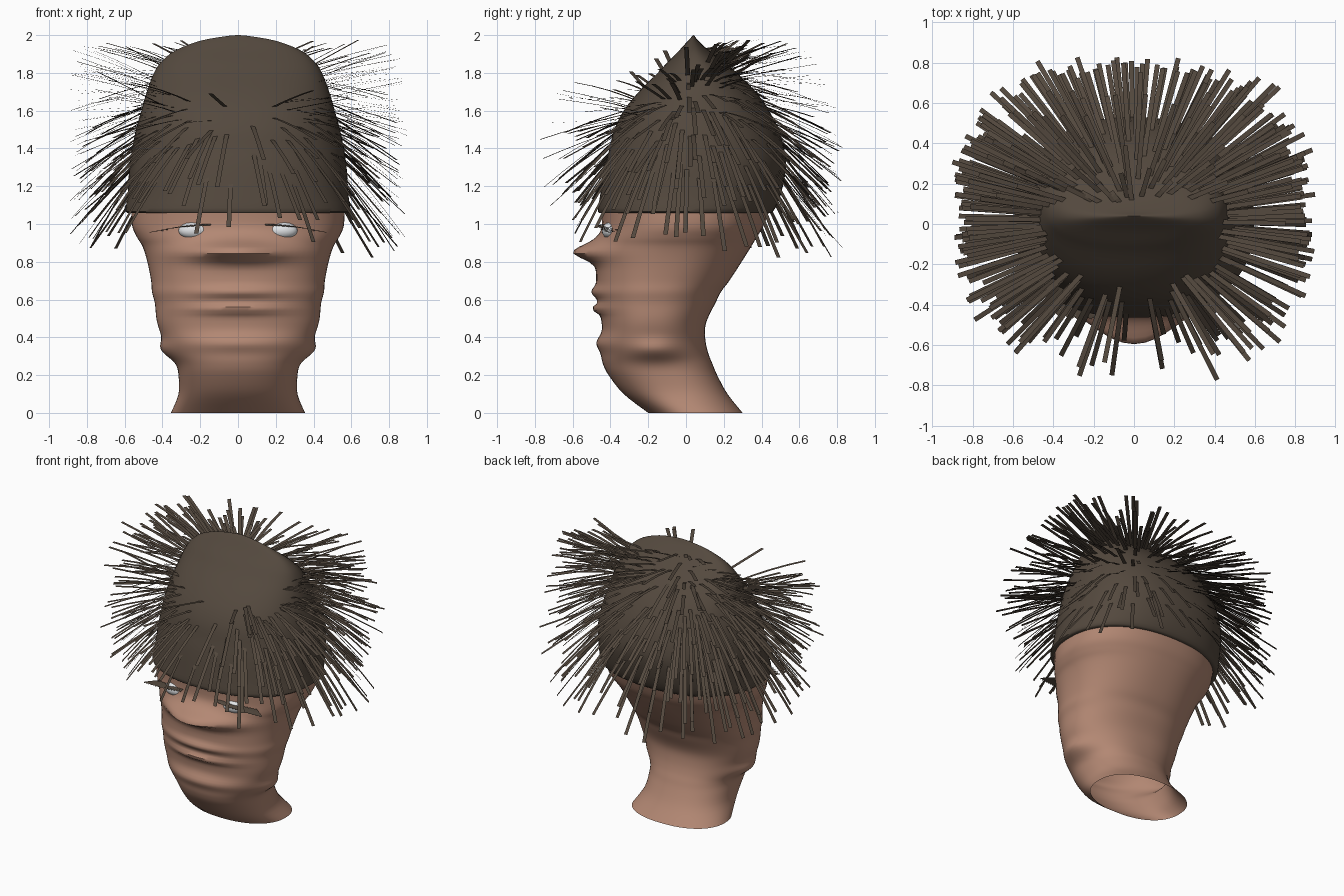
import bpy, bmesh, math, random
from mathutils import Vector

random.seed(4)
cube = bpy.data.objects.get("Cube")
if cube:
    bpy.data.objects.remove(cube, do_unlink=True)


def make_material(name, colour):
    mat = bpy.data.materials.new(name)
    mat.use_nodes = True
    mat.diffuse_color = (*colour, 1)
    shader = mat.node_tree.nodes["Principled BSDF"]
    shader.inputs["Base Color"].default_value = (*colour, 1)
    shader.inputs["Roughness"].default_value = 0.8
    return mat


SKIN = make_material("skin", (0.45, 0.245, 0.172))
HAIR = make_material("dark brown hair", (0.088, 0.066, 0.048))
WHITE = make_material("eye white", (0.8, 0.82, 0.84))

# Profiles, one row per level: height, half width, front y, back y
HEAD = [
    (0, 0.355, -0.2, 0.3), (0.1, 0.315, -0.33, 0.22), (0.2, 0.315, -0.41, 0.165),
    (0.26, 0.325, -0.44, 0.14), (0.31, 0.348, -0.45, 0.12), (0.37, 0.378, -0.455, 0.105),
    (0.44, 0.415, -0.445, 0.1), (0.5, 0.432, -0.45, 0.115), (0.58, 0.44, -0.465, 0.155),
    (0.64, 0.455, -0.47, 0.185), (0.7, 0.46, -0.475, 0.23), (0.8, 0.48, -0.475, 0.295),
    (0.88, 0.505, -0.47, 0.345), (0.93, 0.535, -0.46, 0.375), (0.99, 0.56, -0.445, 0.41),
    (1.09, 0.565, -0.45, 0.45),
]
CAP = [
    (1.06, 0.56, -0.44, 0.43), (1.065, 0.595, -0.465, 0.46), (1.15, 0.585, -0.455, 0.5),
    (1.3, 0.575, -0.43, 0.53), (1.4, 0.56, -0.405, 0.52), (1.5, 0.54, -0.38, 0.49),
    (1.6, 0.512, -0.33, 0.44), (1.7, 0.483, -0.25, 0.37), (1.8, 0.445, -0.15, 0.27),
    (1.86, 0.405, -0.095, 0.2), (1.92, 0.33, -0.035, 0.12), (1.97, 0.2, 0.01, 0.065),
    (1.995, 0.06, 0.034, 0.046), (2, 0, 0.04, 0.04),
]
# Face relief (nose, bridge, lips, chin): height, depth, vertical spread, half width
RELIEF = [
    (0.845, 0.1, 0.045, 0.26), (0.88, 0.04, 0.05, 0.2), (0.64, 0.032, 0.03, 0.25),
    (0.55, 0.04, 0.022, 0.22), (0.37, 0.02, 0.04, 0.25),
]


def spline(a, b, c, d, t):
    """Smooth interpolation between rows b and c."""
    return [q + 0.5 * t * (r - p + t * (2 * p - 5 * q + 4 * r - s + t * (3 * (q - r) + s - p)))
            for p, q, r, s in zip(a, b, c, d)]


def refine(rows, steps):
    out = []
    for i in range(len(rows) - 1):
        a, d = rows[max(i - 1, 0)], rows[min(i + 2, len(rows) - 1)]
        out += [spline(a, rows[i], rows[i + 1], d, k / steps) for k in range(steps)]
    return out + [list(rows[-1])]


def ring_point(row, angle):
    """Point on the rounded cross-section; angle 0 is the left side."""
    z, w, front, back = row
    c, s = math.cos(angle), math.sin(angle)
    power = 2 / 2.25
    x = math.copysign(abs(c) ** power, c) * w
    y = math.copysign(abs(s) ** power, s) * (back - front) / 2
    return Vector((x, y + (front + back) / 2, z))


def face_point(row, angle):
    """Head surface with jaw corners pushed out and facial features pushed forward."""
    p = ring_point(row, angle)
    jaw = 0.048 * math.exp(-((p.z - 0.335) / 0.055) ** 2 - ((p.y + 0.17) / 0.14) ** 2)
    p.x += math.copysign(jaw, p.x)
    if math.sin(angle) < 0:
        for z, depth, spread, width in RELIEF:
            p.y -= depth * math.exp(-((p.z - z) / spread) ** 2 - (p.x / width) ** 2)
    return p


def row_at(rows, z):
    for a, b in zip(rows, rows[1:]):
        if a[0] <= z <= b[0]:
            t = (z - a[0]) / (b[0] - a[0])
            return [p + (q - p) * t for p, q in zip(a, b)]
    return rows[-1]


def finish(name, bm, mat, smooth=True):
    mesh = bpy.data.meshes.new(name)
    bm.to_mesh(mesh)
    bm.free()
    mesh.materials.append(mat)
    obj = bpy.data.objects.new(name, mesh)
    bpy.context.collection.objects.link(obj)
    if smooth:
        bpy.ops.object.select_all(action="DESELECT")
        obj.select_set(True)
        bpy.context.view_layer.objects.active = obj
        bpy.ops.object.shade_smooth_by_angle(angle=math.radians(50))


def loft(name, rows, mat, point, sides=72):
    """Skin the rings into a tube; rings of zero size close to a point."""
    bm = bmesh.new()
    rings = [[bm.verts.new(point(row, math.tau * i / sides)) for i in range(sides)]
             for row in rows]
    for low, high in zip(rings, rings[1:]):
        for i in range(sides):
            j = (i + 1) % sides
            bm.faces.new((low[i], low[j], high[j], high[i]))
    bmesh.ops.remove_doubles(bm, verts=bm.verts, dist=0.0001)
    finish(name, bm, mat)


def ribbon(bm, root, heading, length, width, droop, segments=4):
    """Flat strip that leaves the root along heading and bends downwards."""
    side = heading.cross(Vector((0, 0, 1))).normalized() * width / 2
    previous = None
    for k in range(segments + 1):
        t = k / segments
        p = root + heading * length * t - Vector((0, 0, droop * t * t))
        edge = [bm.verts.new(p - side), bm.verts.new(p + side)]
        if previous:
            bm.faces.new((previous[0], previous[1], edge[1], edge[0]))
        previous = edge


# Head with open neck, and the hair cap pulled up to a crosswise ridge
loft("head", refine(HEAD, 4), SKIN, face_point)
cap_rows = refine(CAP, 3)
loft("hair_cap", cap_rows, HAIR, ring_point)

# Hair strips: tiers from the crown line down to the fringe
TIERS = 8
REACH = Vector((0.93, 0.86, 1.99))
bm = bmesh.new()
for tier in range(TIERS):
    t = (tier / (TIERS - 1)) ** 1.25
    count = 72 - 4 * tier
    for i in range(count):
        angle = math.tau * (i + 0.5 * (tier % 2) + random.uniform(-0.3, 0.3)) / count
        s = math.sin(angle)
        front = max(0, -s) ** 2
        # The brow stays thinly covered
        if random.random() < 0.72 * front:
            continue
        crown = 1.78 + 0.13 * s - 0.06 * front
        z = crown + (1.25 - crown) * t + random.uniform(-0.05, 0.04)
        root = ring_point(row_at(cap_rows, z), angle)
        rise = 0.42 - 0.32 * front - 1.6 * t ** 0.85 + random.uniform(-0.22, 0.2)
        heading = Vector((root.x * 0.95, root.y - 0.02, 0)).normalized()
        heading = (heading + Vector((0, 0, rise))).normalized()
        length = random.uniform(0.4, 0.56) - 0.15 * front * t - 0.05 * t
        # Keep every tip within the outline of the hairdo
        for axis in range(3):
            gap = REACH[axis] - (root[axis] if axis == 2 else abs(root[axis]))
            pull = heading[axis] if axis == 2 else abs(heading[axis])
            if pull > 0.01:
                length = min(length, gap / pull * random.uniform(0.82, 1))
        ribbon(bm, root - heading * 0.03, heading, length, 0.024, random.uniform(0, 0.05))
finish("hair_strips", bm, HAIR, smooth=False)

# Eyes and lashes on both sides
for name, sign in (("left", 1), ("right", -1)):
    bm = bmesh.new()
    bmesh.ops.create_uvsphere(bm, u_segments=24, v_segments=12, radius=1)
    bmesh.ops.scale(bm, vec=(0.08, 0.045, 0.045), verts=bm.verts)
    bmesh.ops.translate(bm, vec=(sign * 0.235, -0.4, 0.965), verts=bm.verts)
    finish(name + "_eye", bm, WHITE)

    bm = bmesh.new()
    for k in range(15):
        t = k / 14
        root = Vector((sign * (0.15 + 0.24 * t), -0.435 + 0.08 * t * t, 1 - 0.035 * t * t))
        heading = Vector((sign * (0.2 + 1.3 * t), -1, -0.05)).normalized()
        ribbon(bm, root, heading, 0.025 + 0.08 * t, 0.019, 0.008, segments=2)
    finish(name + "_eyelashes", bm, HAIR, smooth=False)
